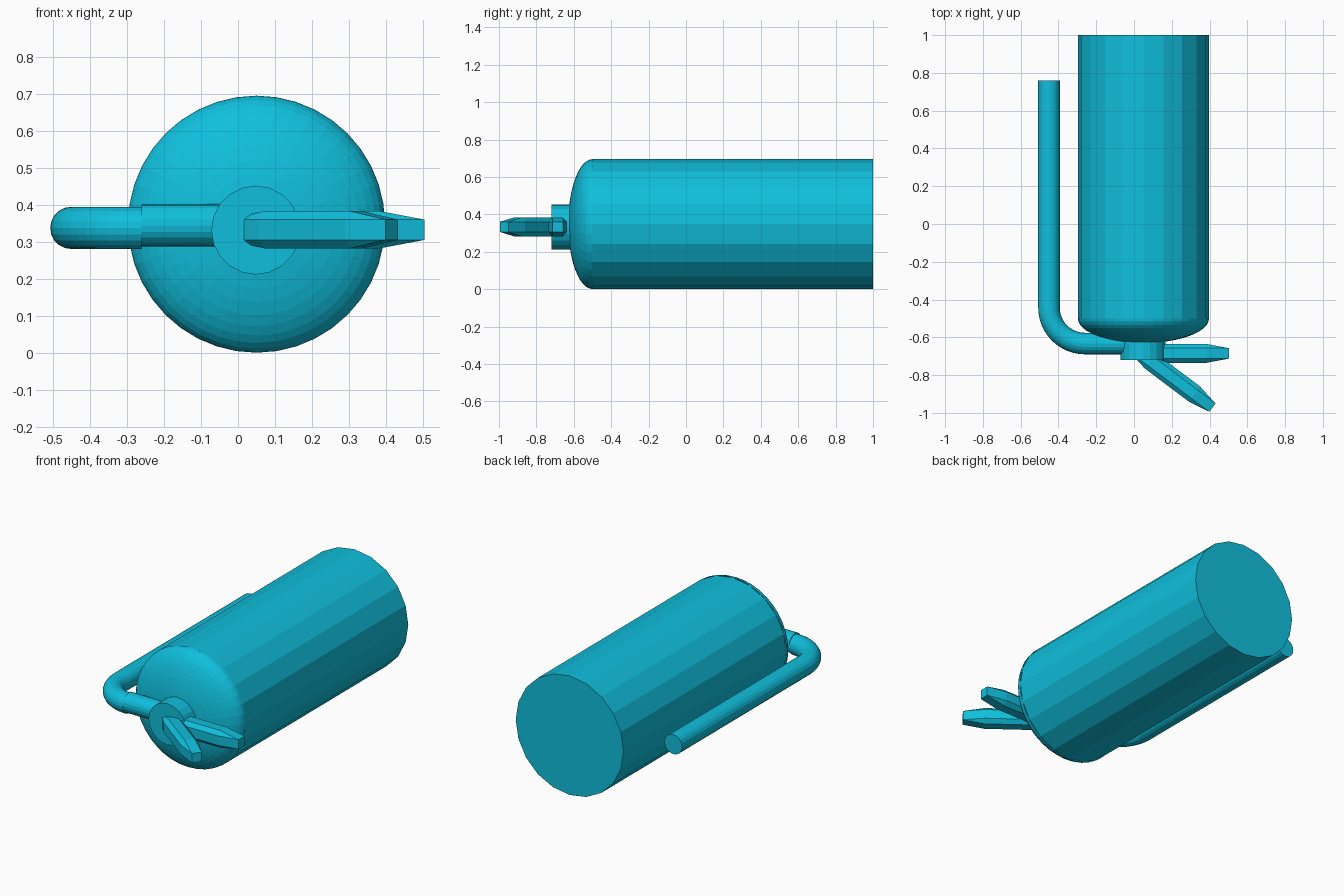
import bpy, bmesh, math
from mathutils import Matrix, Vector

if "Cube" in bpy.data.objects:
    bpy.data.objects.remove(bpy.data.objects["Cube"], do_unlink=True)

COLOUR = (0.005, 0.52, 0.72, 1)
cyan = bpy.data.materials.new("cyan_paint")
cyan.use_nodes = True
cyan.diffuse_color = COLOUR
cyan.node_tree.nodes["Principled BSDF"].inputs["Base Color"].default_value = COLOUR


def finish(name, bm):
    bmesh.ops.recalc_face_normals(bm, faces=bm.faces)
    mesh = bpy.data.meshes.new(name)
    bm.to_mesh(mesh)
    bm.free()
    mesh.materials.append(cyan)
    obj = bpy.data.objects.new(name, mesh)
    bpy.context.collection.objects.link(obj)
    return obj


def rod(name, start, end, radius, sides=20):
    """Capped cylinder between two points."""
    start, end = Vector(start), Vector(end)
    axis = end - start
    turn = axis.to_track_quat('Z', 'X').to_matrix().to_4x4()
    bm = bmesh.new()
    bmesh.ops.create_cone(bm, cap_ends=True, segments=sides, radius1=radius,
                          radius2=radius, depth=axis.length,
                          matrix=Matrix.Translation((start + end) / 2) @ turn)
    return finish(name, bm)


def lever(name, tip, angle):
    """Bevelled unit cube stretched into a tapered bar ending at its tip."""
    length, width = 0.53, 0.1
    bm = bmesh.new()
    bmesh.ops.create_cube(bm, size=1)
    bmesh.ops.bevel(bm, geom=bm.edges[:], offset=0.225, segments=1,
                    affect='EDGES')
    bm.transform(Matrix.Translation(tip)
                 @ Matrix.Rotation(math.radians(angle), 4, 'Z')
                 @ Matrix.Translation((-length / 2, 0, 0))
                 @ Matrix.Diagonal((length, width, width, 1)))
    return finish(name, bm)


# Tank body and its domed shoulder
CX, CZ, R = 0.05, 0.348, 0.347
rod("tank_body", (CX, -0.5, CZ), (CX, 1, CZ), R)

bm = bmesh.new()
bmesh.ops.create_uvsphere(bm, u_segments=40, v_segments=24, radius=1)
bmesh.ops.bisect_plane(bm, geom=bm.verts[:] + bm.edges[:] + bm.faces[:],
                       plane_co=(0, 0, 0), plane_no=(0, 0, 1),
                       clear_inner=True)
bm.transform(Matrix.Translation((CX, -0.5, CZ))
             @ Matrix.Rotation(math.pi / 2, 4, 'X')
             @ Matrix.Diagonal((R, R, 0.13, 1)))
finish("tank_dome", bm)

# Valve neck
rod("valve_neck", (0.048, -0.56, 0.332), (0.048, -0.72, 0.332), 0.12)

# Hose: straight run, quarter bend and inlet
HR, HX, HY, HZ, BEND = 0.057, -0.45, -0.633, 0.338, 0.19
rod("hose_run", (HX, HY + BEND, HZ), (HX, 0.76, HZ), HR)
rod("hose_inlet", (HX + BEND, HY, 0.345), (0.0, HY, 0.345), HR)

bm = bmesh.new()
rings = []
for i in range(13):
    a = math.pi / 2 * i / 12
    ring = []
    for j in range(20):
        b = math.tau * j / 20
        reach = BEND + HR * math.cos(b)
        ring.append(bm.verts.new((HX + BEND - reach * math.cos(a),
                                  HY + BEND - reach * math.sin(a),
                                  HZ + HR * math.sin(b))))
    rings.append(ring)
for r0, r1 in zip(rings, rings[1:]):
    for j in range(20):
        k = (j + 1) % 20
        bm.faces.new((r0[j], r0[k], r1[k], r1[j]))
bm.faces.new(rings[0])
bm.faces.new(rings[-1])
finish("hose_bend", bm)

# Grip levers
lever("fixed_lever", (0.503, -0.685, 0.333), 0)
lever("squeeze_lever", (0.415, -0.972, 0.333), -37)
